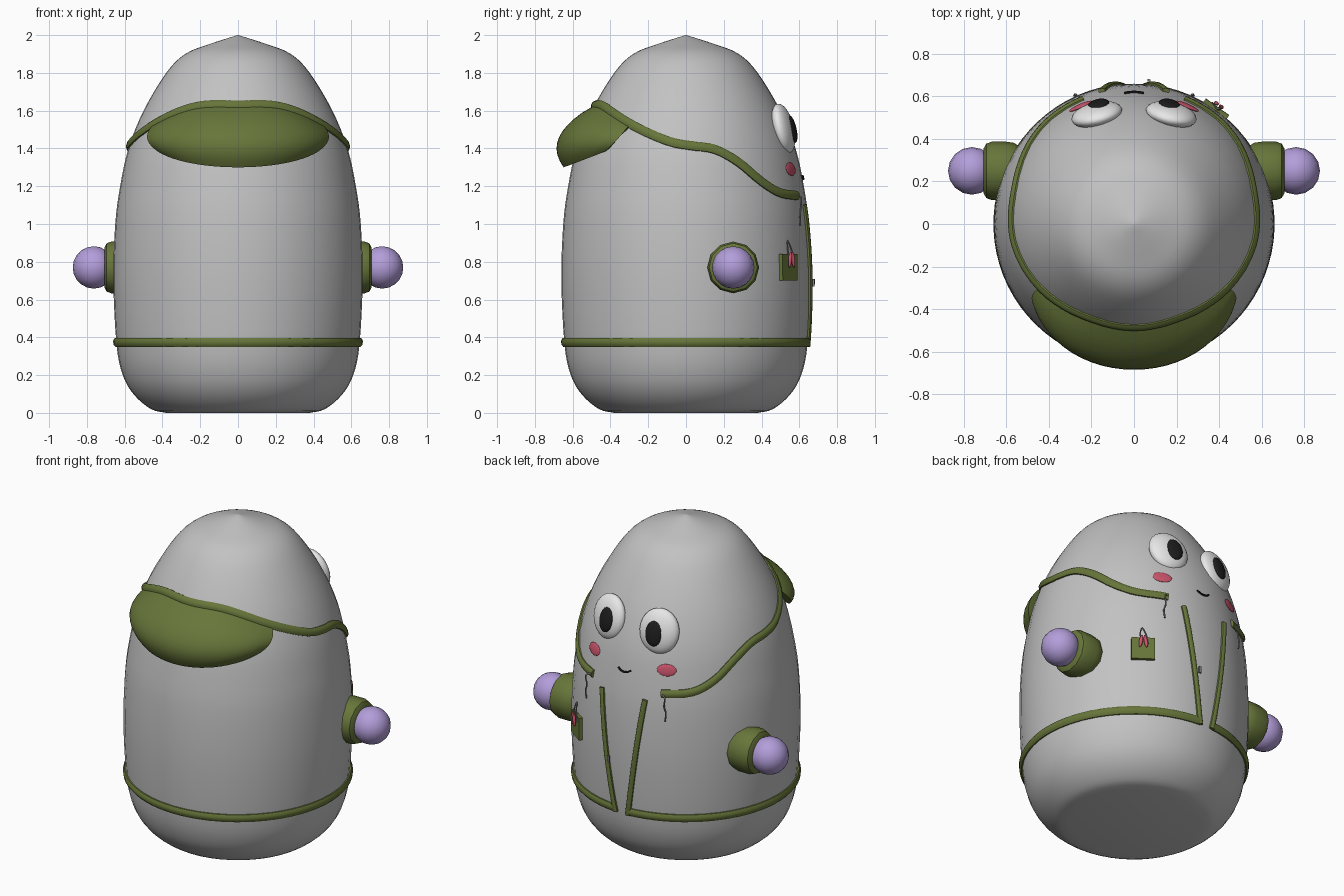
import bpy, bmesh, math
from mathutils import Vector, Matrix

if "Cube" in bpy.data.objects:
    bpy.data.objects.remove(bpy.data.objects["Cube"])

def mat(name, col):
    m = bpy.data.materials.new(name)
    m.diffuse_color = (*col, 1)
    m.use_nodes = True
    m.node_tree.nodes["Principled BSDF"].inputs["Base Color"].default_value = m.diffuse_color
    return m

GREY = mat("body grey", (0.54, 0.54, 0.54))
GREEN = mat("olive green", (0.135, 0.18, 0.042))
LILAC = mat("lilac", (0.45, 0.34, 0.70))
WHITE = mat("eye white", (0.8, 0.8, 0.8))
BLACK = mat("black", (0.012, 0.012, 0.012))
PINK = mat("pink", (0.60, 0.09, 0.15))
STEEL = mat("cord grey", (0.22, 0.22, 0.22))

def spline(pts, n):
    """Smooth path through points, n steps per span."""
    pts = [Vector(p) for p in pts]
    p = [2 * pts[0] - pts[1]] + pts + [2 * pts[-1] - pts[-2]]
    out = []
    for i in range(1, len(p) - 2):
        for k in range(n):
            t = k / n
            a, b, c, d = p[i - 1:i + 3]
            out.append(0.5 * (2 * b + (c - a) * t + (2 * a - 5 * b + 4 * c - d) * t * t
                              + (3 * b - a - 3 * c + d) * t ** 3))
    return out + [pts[-1]]

def finish(name, bm, material, angle=40):
    bmesh.ops.recalc_face_normals(bm, faces=bm.faces)
    me = bpy.data.meshes.new(name)
    bm.to_mesh(me)
    bm.free()
    me.materials.append(material)
    ob = bpy.data.objects.new(name, me)
    bpy.context.collection.objects.link(ob)
    bpy.ops.object.select_all(action='DESELECT')
    ob.select_set(True)
    bpy.context.view_layer.objects.active = ob
    bpy.ops.object.shade_smooth_by_angle(angle=math.radians(angle))
    return ob

def loft(name, rings, material, closed=True, caps=True, angle=40):
    """Skin a list of point rings."""
    bm = bmesh.new()
    rows = [[bm.verts.new(p) for p in r] for r in rings]
    n = len(rows[0])
    for a, b in zip(rows, rows[1:]):
        for i in range(n if closed else n - 1):
            j = (i + 1) % n
            bm.faces.new((a[i], a[j], b[j], b[i]))
    if caps:
        bm.faces.new(rows[0])
        bm.faces.new(rows[-1])
    bmesh.ops.remove_doubles(bm, verts=bm.verts, dist=1e-5)
    return finish(name, bm, material, angle)

# Body: turned egg profile (radius, height)
PROFILE = spline([(0.38, 0), (0.46, 0.02), (0.55, 0.095), (0.61, 0.2), (0.643, 0.36),
                  (0.66, 0.7), (0.65, 1.0), (0.624, 1.2), (0.58, 1.4), (0.50, 1.6),
                  (0.38, 1.8), (0.28, 1.9), (0.15, 1.953), (0.002, 2.0)], 4)

def circle(r, z, n=48):
    return [(r * math.cos(2 * math.pi * i / n), r * math.sin(2 * math.pi * i / n), z) for i in range(n)]

loft("body", [circle(p.x, p.y) for p in PROFILE], GREY)

def radius(z):
    for a, b in zip(PROFILE, PROFILE[1:]):
        if a.y <= z <= b.y:
            return a.x + (b.x - a.x) * (z - a.y) / (b.y - a.y)
    return 0.0

def on_body(deg, z, off=0.0):
    """Point and normal on the body; angle runs from -y towards +x."""
    a = math.radians(deg)
    slope = (radius(z + 0.03) - radius(z - 0.03)) / 0.06
    n = Vector((math.sin(a), -math.cos(a), -slope)).normalized()
    r = radius(z)
    return Vector((r * math.sin(a), -r * math.cos(a), z)) + n * off, n

def frame(deg, z, off=0.0):
    p, n = on_body(deg, z, off)
    x = n.cross(Vector((0, 0, 1))).normalized()
    m = Matrix((x, n, x.cross(n))).transposed().to_4x4()
    return Matrix.Translation(p) @ m

def trim(name, path, half_width, half_thick, material, sides=8):
    """Rounded strip laid on the body along (angle, height, offset)."""
    pn = [on_body(*p) for p in path]
    rings = []
    for i, (p, n) in enumerate(pn):
        t = (pn[min(i + 1, len(pn) - 1)][0] - pn[max(i - 1, 0)][0]).normalized()
        s = n.cross(t).normalized()
        rings.append([p + s * half_width * math.cos(2 * math.pi * (k + .5) / sides)
                      + n * half_thick * math.sin(2 * math.pi * (k + .5) / sides)
                      for k in range(sides)])
    return loft(name, rings, material, angle=50)

def ball(name, matrix, scale, material, u=24, v=14):
    bm = bmesh.new()
    bmesh.ops.create_uvsphere(bm, u_segments=u, v_segments=v, radius=1)
    bmesh.ops.transform(bm, matrix=matrix @ Matrix.Diagonal((*scale, 1)), verts=bm.verts)
    return finish(name, bm, material)

def box(name, matrix, size, material):
    bm = bmesh.new()
    bmesh.ops.create_cube(bm, size=1)
    bmesh.ops.transform(bm, matrix=matrix @ Matrix.Diagonal((*size, 1)), verts=bm.verts)
    return finish(name, bm, material)

# Waist band, open at the zip
trim("waist_band", [(-176 + 352 * i / 72, 0.373, 0.0) for i in range(73)], 0.026, 0.018, GREEN)

# Hood seam
half = [(22, 1.628, 0), (38, 1.595, 0), (55, 1.535, 0), (80, 1.44, 0), (92, 1.415, 0), (105, 1.395, 0),
        (117, 1.33, 0), (130, 1.225, 0), (142, 1.165, 0), (158, 1.15, 0)]
seam = spline([(-a, z, o) for a, z, o in reversed(half)] + [(0, 1.63, 0)] + half, 4)
trim("hood_seam", seam, 0.026, 0.018, GREEN)

def seam_height(deg):
    for a, b in zip(seam, seam[1:]):
        if a.x <= deg <= b.x:
            return a.y + (b.y - a.y) * (deg - a.x) / (b.x - a.x)

# Hanging hood: bulging pouch from the seam down
rows = []
for i in range(25):
    s = -1 + 2 * i / 24
    row = []
    for j in range(11):
        v = j / 10
        deg = s * (56 - 11 * v ** 2)
        top = seam_height(s * 56) - 0.01
        bottom = 1.30 + 0.085 * s * s
        z = top + (bottom - top) * v
        puff = math.sin(math.pi * min(1, v * 0.92)) ** 0.8
        off = 0.008 + puff * (0.03 + 0.075 * (1 - abs(s) ** 3))
        a, r = math.radians(deg), radius(z) + off
        row.append(Vector((r * math.sin(a), -r * math.cos(a), z)))
    # Tuck the lower lip back into the body
    row.append(on_body(s * 45, bottom + 0.03, -0.02)[0])
    row.append(on_body(s * 56, top, -0.03)[0])
    rows.append(row)
loft("hood", rows, GREEN)

# Paired parts
for side, label in ((1, "right"), (-1, "left")):
    # Sleeve cuff and hand
    rings = []
    for x, r in ((0.54, 0.115), (0.565, 0.132), (0.60, 0.137), (0.67, 0.137), (0.695, 0.128), (0.708, 0.105)):
        rings.append([(side * x, 0.25 + r * math.cos(math.pi * k / 6), 0.77 + r * math.sin(math.pi * k / 6))
                      for k in range(12)])
    loft(label + "_cuff", rings, GREEN)
    ball(label + "_hand", Matrix.Translation((side * 0.763, 0.25, 0.77)), (0.112,) * 3, LILAC, 16, 10)

    # Eye and pupil
    eye = (Matrix.Translation((side * 0.175, 0.515, 1.505)) @ Matrix.Rotation(math.radians(-13 * side), 4, 'Z')
           @ Matrix.Rotation(math.radians(13), 4, 'X'))
    ball(label + "_eye", eye, (0.122, 0.052, 0.135), WHITE)
    ball(label + "_pupil", eye @ Matrix.Translation((-0.018 * side, 0.043, -0.012)), (0.052, 0.02, 0.075), BLACK)

    # Cheek
    ball(label + "_cheek", frame(side * 155.5, 1.29, 0.002), (0.057, 0.008, 0.036), PINK)

    # Zip edge
    zip_path = []
    for i in range(17):
        t = i / 16
        z = 0.352 + 0.75 * t
        x = 0.042 + 0.108 * t ** 0.9
        zip_path.append((side * (180 - math.degrees(math.asin(x / radius(z)))), z, 0.004))
    trim(label + "_zip_edge", zip_path, 0.017, 0.014, GREEN)

    # Drawstring
    cord = spline([(side * 157, 1.15, 0.015), (side * 155.5, 1.13, 0.035), (side * 156, 1.08, 0.022),
                   (side * 155, 1.04, 0.02), (side * 155.5, 0.99, 0.015)], 4)
    trim(label + "_drawstring", cord, 0.005, 0.005, STEEL, 6)

# Mouth
smile = [(180 + 4 * t, 1.237 + 0.018 * t * t, 0.004) for t in [i / 6 - 1 for i in range(13)]]
trim("mouth", smile, 0.006, 0.006, BLACK, 6)

# Zip pull
box("zip_pull", frame(174, 0.69, 0.02), (0.014, 0.01, 0.04), STEEL)

# Pocket with two clips and a wire
pocket = frame(144.5, 0.77, 0.006)
box("pocket", pocket, (0.135, 0.022, 0.14), GREEN)
for i, dx in enumerate((-0.014, 0.014)):
    tilt = Matrix.Rotation(math.radians(9 - 18 * i), 4, 'Y')
    ball("clip_%d" % (i + 1), pocket @ Matrix.Translation((dx, 0.022, 0.04)) @ tilt,
         (0.011, 0.009, 0.042), PINK, 12, 8)
trim("clip_wire", spline([(147, 0.80, 0.02), (146, 0.86, 0.018), (144, 0.91, 0.01), (143, 0.86, 0.018),
                          (144, 0.81, 0.02)], 3), 0.004, 0.004, STEEL, 6)
